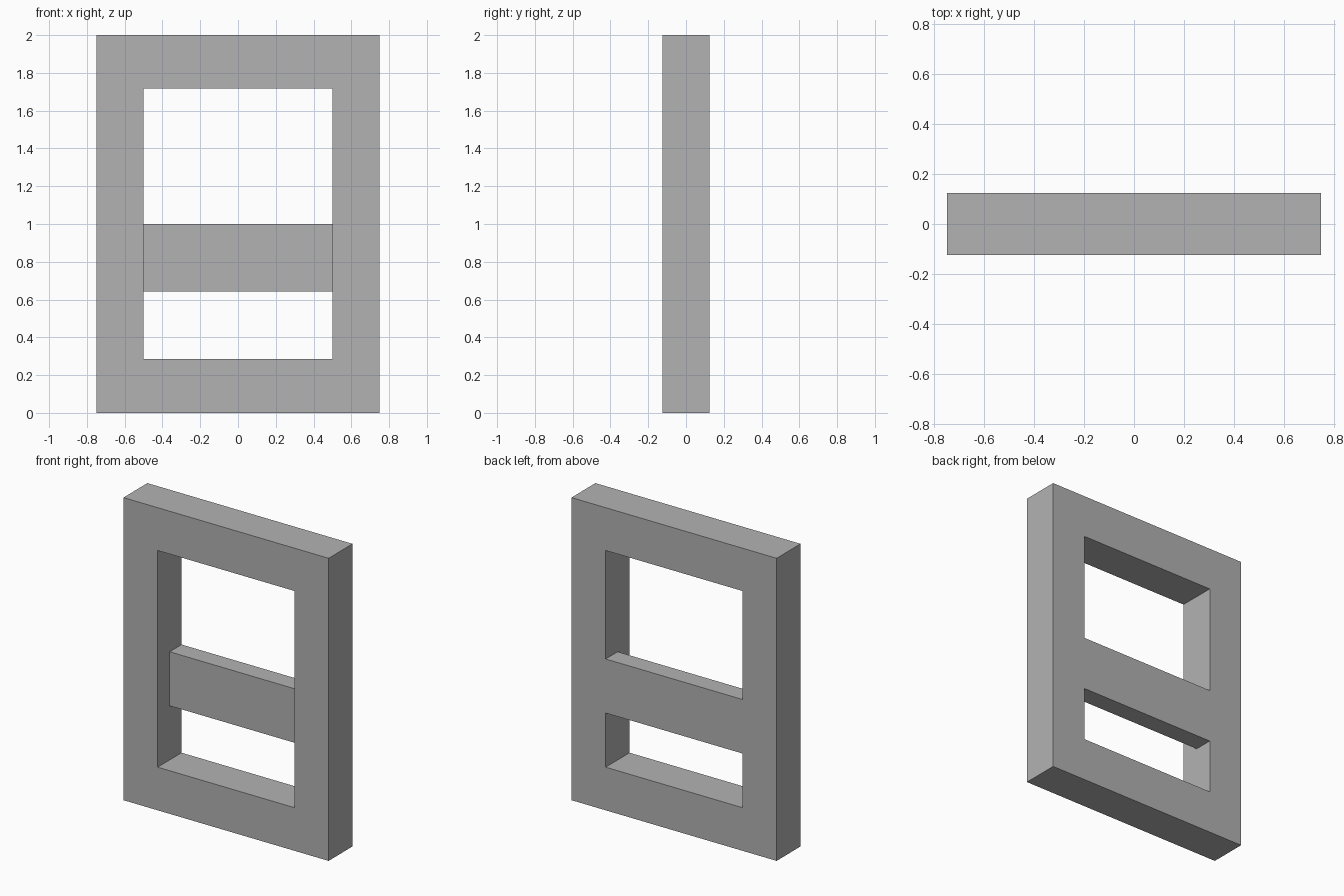
import bpy

default_cube = bpy.data.objects.get("Cube")
if default_cube:
    bpy.data.objects.remove(default_cube, do_unlink=True)

# Main dimensions
WIDTH, DEPTH, HEIGHT = 1.5, 0.25, 2.0
OPENING_HALF = 0.5
SILL, LINTEL = 0.285, 1.717
BAR_BOTTOM, BAR_TOP = 0.643, 1.0

# Plain grey
grey = bpy.data.materials.new("plain_grey")
grey.use_nodes = True
colour = (0.448, 0.448, 0.448, 1)
grey.diffuse_color = colour
grey.node_tree.nodes["Principled BSDF"].inputs["Base Color"].default_value = colour


def box(name, low, high):
    """Add a box between two opposite corners."""
    middle = [(a + b) / 2 for a, b in zip(low, high)]
    bpy.ops.mesh.primitive_cube_add(size=1, location=middle)
    obj = bpy.context.object
    obj.name = obj.data.name = name
    obj.scale = [b - a for a, b in zip(low, high)]
    bpy.ops.object.transform_apply(location=True, rotation=False, scale=True)
    obj.data.materials.append(grey)
    return obj


def cut(target, cutter):
    """Subtract the cutter from the target and discard it."""
    cutter.hide_render = True
    mod = target.modifiers.new("cut", 'BOOLEAN')
    mod.operation = 'DIFFERENCE'
    mod.solver = 'EXACT'
    mod.object = cutter
    bpy.context.view_layer.objects.active = target
    bpy.ops.object.modifier_apply(modifier=mod.name)
    bpy.data.objects.remove(cutter, do_unlink=True)


# Upright slab that becomes the frame
frame = box("frame_with_crossbar",
            (-WIDTH / 2, -DEPTH / 2, 0), (WIDTH / 2, DEPTH / 2, HEIGHT))

# Front recess leaves the crossbar half as deep, flush with the back
cut(frame, box("recess_cutter", (-OPENING_HALF, -DEPTH, SILL),
               (OPENING_HALF, 0, LINTEL)))

# Openings through the frame below and above the crossbar
for bottom, top in ((SILL, BAR_BOTTOM), (BAR_TOP, LINTEL)):
    cut(frame, box("opening_cutter", (-OPENING_HALF, -DEPTH, bottom),
                   (OPENING_HALF, DEPTH, top)))
